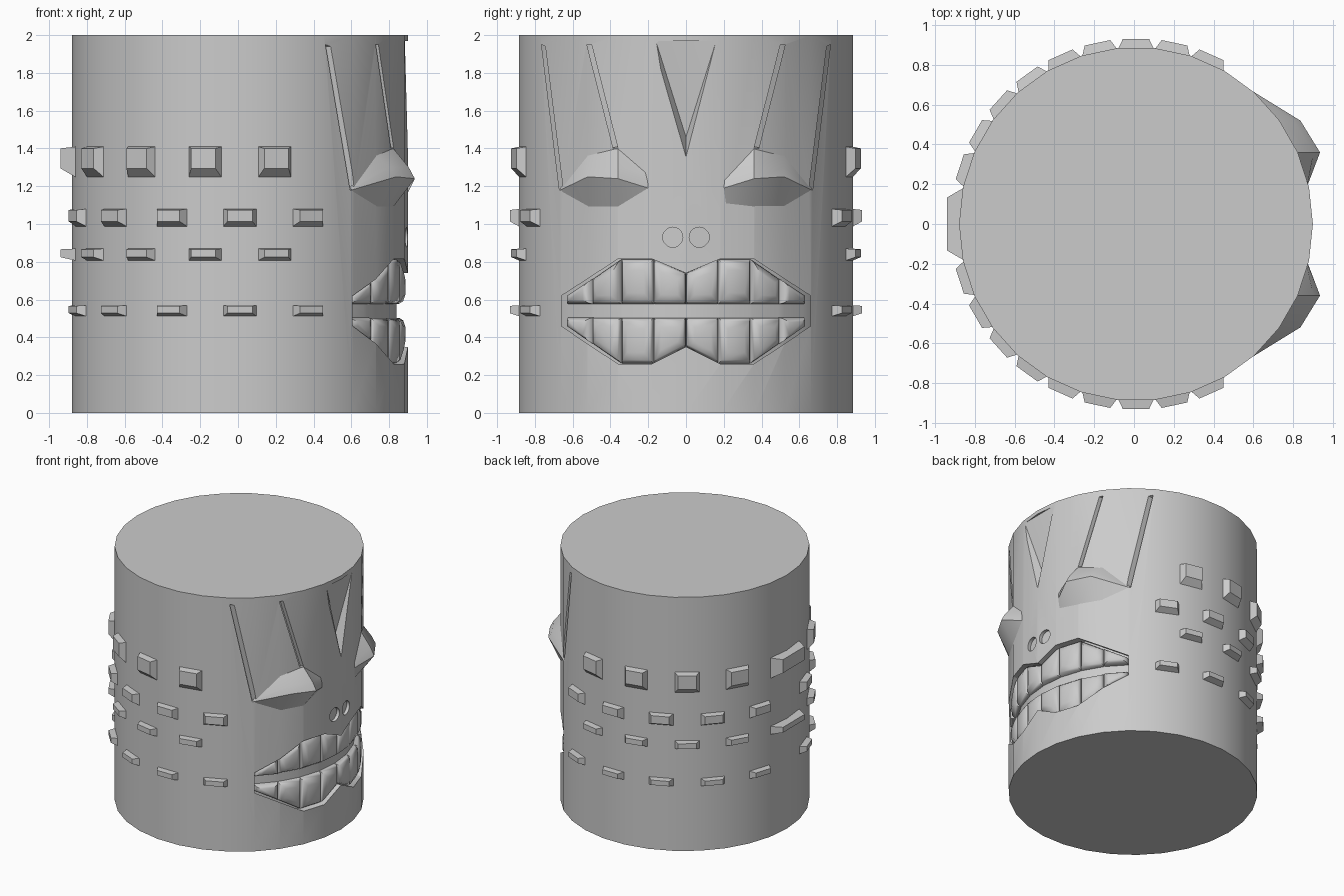
import bpy, bmesh
from math import sin, cos, pi, radians, sqrt, asin

if "Cube" in bpy.data.objects:
    bpy.data.objects.remove(bpy.data.objects["Cube"])

R, CX, SIDES = 0.89, 0.01, 30


def finish(name, bm, angle=35):
    bmesh.ops.recalc_face_normals(bm, faces=bm.faces)
    me = bpy.data.meshes.new(name)
    bm.to_mesh(me)
    bm.free()
    ob = bpy.data.objects.new(name, me)
    bpy.context.collection.objects.link(ob)
    smooth(ob, angle)
    return ob


def smooth(ob, angle):
    bpy.ops.object.select_all(action='DESELECT')
    ob.select_set(True)
    bpy.context.view_layer.objects.active = ob
    bpy.ops.object.shade_smooth_by_angle(angle=radians(angle))


def loft(bm, rings):
    """Closed solid through rings of equal point count."""
    vs = [[bm.verts.new(p) for p in r] for r in rings]
    n = len(vs[0])
    for a, b in zip(vs, vs[1:]):
        for i in range(n):
            j = (i + 1) % n
            bm.faces.new((a[i], a[j], b[j], b[i]))
    bm.faces.new(vs[0])
    bm.faces.new(vs[-1])


def cylinder(name, r, z0, z1):
    bm = bmesh.new()
    loft(bm, [[(CX + r * cos(2 * pi * i / SIDES), r * sin(2 * pi * i / SIDES), z)
               for i in range(SIDES)] for z in (z0, z1)])
    return finish(name, bm)


def prism(name, outlines, x0=0.3, x1=1.2):
    """Outlines in (y, z) pushed along x."""
    bm = bmesh.new()
    for pts in outlines:
        loft(bm, [[(x, y, z) for y, z in pts] for x in (x0, x1)])
    return finish(name, bm)


def subtract(ob, cutter):
    m = ob.modifiers.new("cut", 'BOOLEAN')
    m.operation, m.solver, m.object = 'DIFFERENCE', 'EXACT', cutter
    bpy.context.view_layer.objects.active = ob
    bpy.ops.object.modifier_apply(modifier=m.name)
    bpy.data.objects.remove(cutter)


def flip(pts):
    return [(-y, z) for y, z in pts]


def carve(body, outlines, floor_r):
    """Recess whose floor follows the round surface."""
    cutter = prism("cutter", outlines)
    subtract(cutter, cylinder("core", floor_r, -1, 3))
    subtract(body, cutter)


# Round body
body = cylinder("body", R, 0, 2)

# Mouth recess
upper = [(0, .74), (.18, .815), (.36, .815), (.52, .71), (.66, .62)]
lower = [(0, .35), (.18, .26), (.36, .26), (.52, .365), (.66, .46)]
loop = upper + lower[::-1]
outline = upper + lower[:0:-1] + [lower[0]] + flip(lower[1:]) + flip(upper[:0:-1])
carve(body, [outline], .83)

# Nostrils and slanted forehead slits
marks = []
for s in (1, -1):
    marks.append([(s * .07 + .053 * cos(i * pi / 10), .93 + .053 * sin(i * pi / 10))
                  for i in range(20)])
    for slit in ([(.50, 1.95), (.525, 1.95), (.385, 1.40), (.36, 1.40)],
                 [(.745, 1.94), (.765, 1.95), (.67, 1.18), (.65, 1.18)]):
        marks.append([(s * y, z) for y, z in slit])
carve(body, marks, .865)

# Forehead V notch, deepening towards its point
bm = bmesh.new()
loft(bm, [[(.885, -.16, 1.97), (.885, .16, 1.97), (.83, 0, 1.46)],
          [(.91, -.19, 1.97), (.91, .19, 1.97), (.91, 0, 1.34)]])
subtract(body, finish("cutter", bm))
smooth(body, 30)


# Teeth: one rounded block per facet, above and below the gap
def on_round(y, z, r):
    a = asin(max(-1, min(1, y / R)))
    return (CX + r * cos(a), r * sin(a), z)


bm = bmesh.new()
for s in (1, -1):
    for edge, gap in ((upper, .575), (lower, .505)):
        for (ya, za), (yb, zb) in zip(edge, edge[1:]):
            quad = [(ya, za), (yb, zb), (yb, gap), (ya, gap)]
            my = sum(p[0] for p in quad) / 4
            mz = sum(p[1] for p in quad) / 4
            loft(bm, [[on_round(s * (my + (y - my) * k), mz + (z - mz) * k, r)
                       for y, z in quad]
                      for k, r in ((1, .815), (.97, .845), (.84, .865), (.5, .877))])
finish("teeth", bm, 45)

# Brows: ridge standing out over each eye
ys = (.2, .36, .52, .665)
rows = [((1.27, 1.41, 1.37, 1.19), (-.01,) * 4),
        ((1.23, 1.30, 1.30, 1.185), (-.004, .08, .07, -.004)),
        ((1.19, 1.24, 1.25, 1.18), (-.002, .112, .105, 0)),
        ((1.10, 1.08, 1.08, 1.16), (-.01,) * 4)]
for s, side in ((1, "left"), (-1, "right")):
    bm = bmesh.new()
    grid = [[bm.verts.new((CX + sqrt(R * R - y * y) + o, s * y, z))
             for y, z, o in zip(ys, zs, offs)] for zs, offs in rows]
    for a, b in zip(grid, grid[1:]):
        for i in range(3):
            f = (a[i], a[i + 1], b[i + 1], b[i])
            bm.faces.new(f if s < 0 else f[::-1])
    back = [bm.verts.new((CX + .55, s * y, 1.2)) for y in (.25, .5)]
    rim = grid[0] + [g[-1] for g in grid[1:-1]] + grid[-1][::-1] + [g[0] for g in grid[-2:0:-1]]
    hub = back[0]
    bm.verts.remove(back[1])
    for i in range(len(rim)):
        bm.faces.new((rim[i], rim[(i + 1) % len(rim)], hub))
    finish("brow_" + side, bm, 40)


# Studs: tapered blocks in four staggered rows round the back
def stud(bm, deg, z0, z1, half, base, top):
    a = radians(deg)
    h = z1 - z0

    def ring(d, w, lo, hi):
        return [(CX + d * cos(a) - t * sin(a), d * sin(a) + t * cos(a), z)
                for t, z in ((-w, lo), (w, lo), (w, hi), (-w, hi))]
    loft(bm, [ring(base, half, z0, z1),
              ring(top, half * .73, z0 + .3 * h, z1 - .06 * h)])


wide, narrow = (78, 102, 126, 150), (66, 90, 114, 138, 162)
for n, (z0, z1, angles) in enumerate(((1.245, 1.41, wide), (.985, 1.08, narrow),
                                      (.805, .87, wide), (.51, .57, narrow)), 1):
    bm = bmesh.new()
    for d in angles:
        for s in (1, -1):
            stud(bm, s * d, z0, z1, .09, .88, .932)
    if angles is wide:
        stud(bm, 180, z0, z1, .183, .865, .95)
    finish("stud_row_%d" % n, bm, 20)
